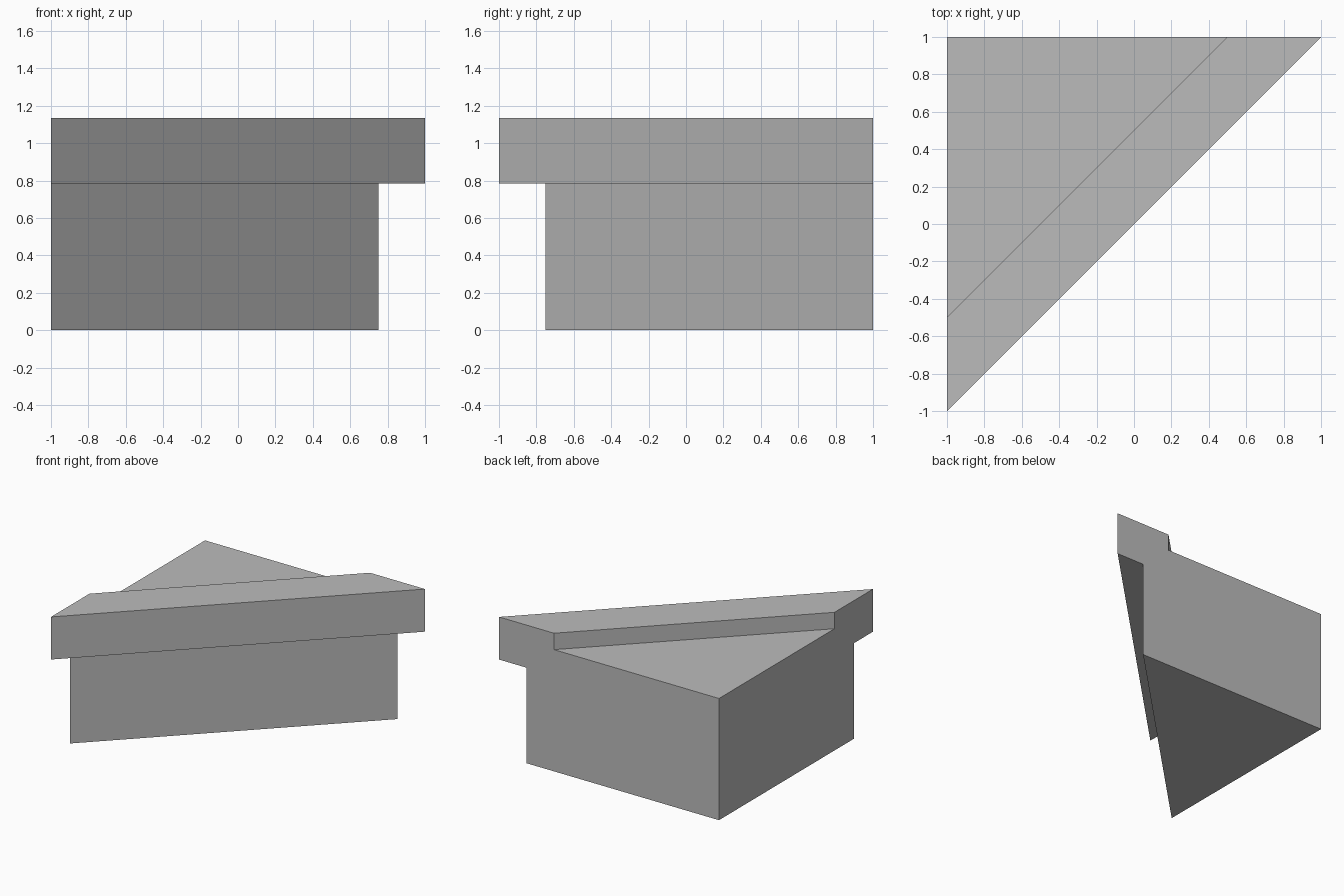
import bpy
import bmesh

cube = bpy.data.objects.get("Cube")
if cube:
    bpy.data.objects.remove(cube, do_unlink=True)

# Single grey material
grey = bpy.data.materials.new("mid grey")
grey.use_nodes = True
colour = (0.5, 0.5, 0.5, 1)
grey.diffuse_color = colour
grey.node_tree.nodes["Principled BSDF"].inputs["Base Color"].default_value = colour

# Cross-section of the corner block: (x and y inset from the diagonal, height)
CORNER = 2.0
FOOT, LIP = 0.25, 0.5
LEDGE_Z, SHELF_Z, TOP_Z = 0.785, 1.0, 1.135
profile = [(CORNER, 0), (FOOT, 0), (FOOT, LEDGE_Z), (0, LEDGE_Z),
           (0, TOP_Z), (LIP, TOP_Z), (LIP, SHELF_Z), (CORNER, SHELF_Z)]

# Sweep the profile along the diagonal, mitred into the two square walls
bm = bmesh.new()
left_wall = [bm.verts.new((-1, inset - 1, z)) for inset, z in profile]
back_wall = [bm.verts.new((1 - inset, 1, z)) for inset, z in profile]
bm.faces.new(left_wall)
bm.faces.new(back_wall[::-1])
for i in range(len(profile) - 1):
    bm.faces.new((left_wall[i], back_wall[i], back_wall[i + 1], left_wall[i + 1]))

# Both walls meet at the square corner
bmesh.ops.remove_doubles(bm, verts=bm.verts, dist=0.0001)
bmesh.ops.recalc_face_normals(bm, faces=bm.faces)

mesh = bpy.data.meshes.new("corner_block")
bm.to_mesh(mesh)
bm.free()
mesh.materials.append(grey)
block = bpy.data.objects.new("corner_block", mesh)
bpy.context.collection.objects.link(block)
